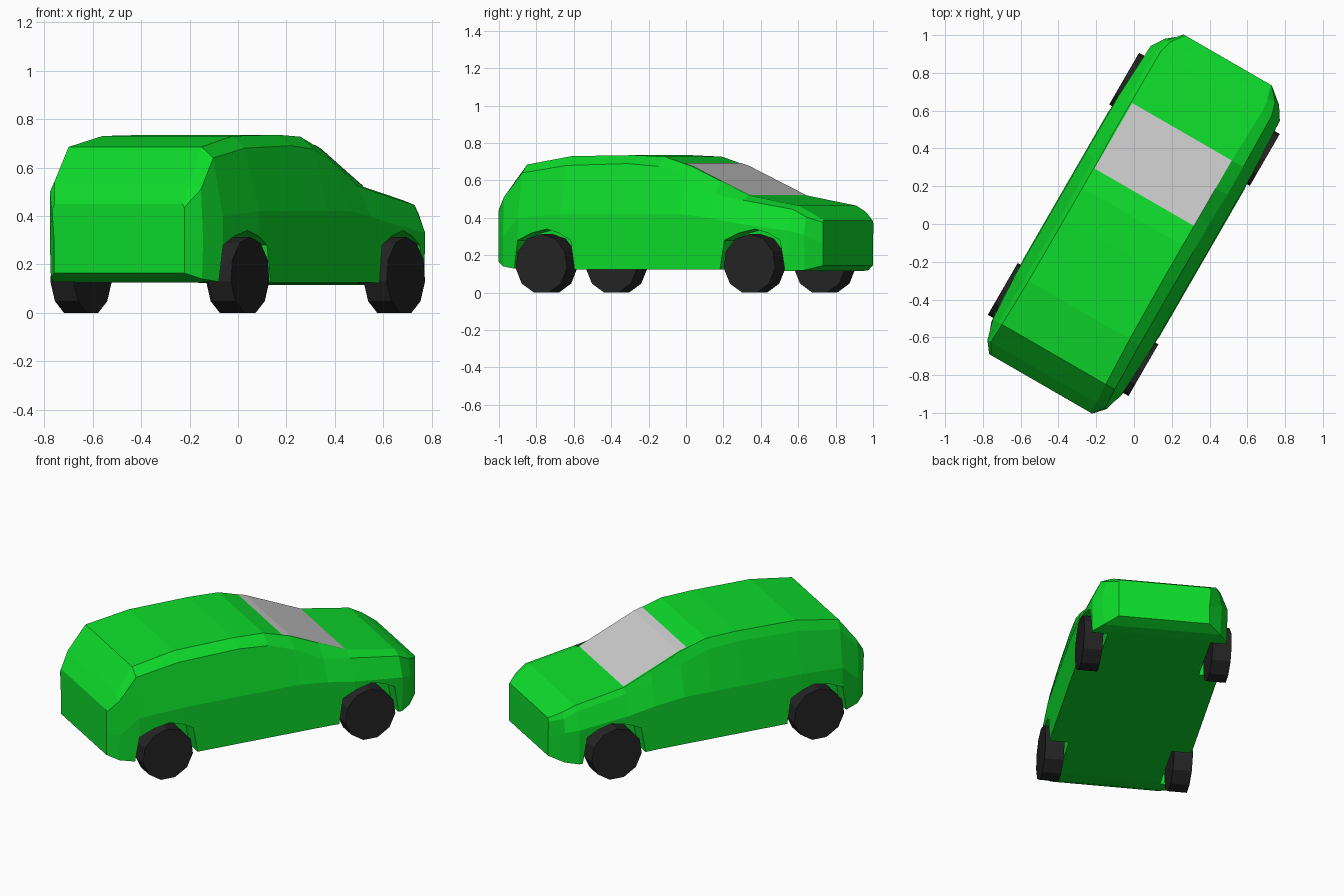
import bpy, bmesh
from math import radians, cos, sin, pi
from mathutils import Matrix

if "Cube" in bpy.data.objects:
    bpy.data.objects.remove(bpy.data.objects["Cube"])

TURN = Matrix.Rotation(radians(-30), 4, 'Z')   # car is parked at an angle


def material(name, color):
    m = bpy.data.materials.new(name)
    m.diffuse_color = (*color, 1)
    m.use_nodes = True
    m.node_tree.nodes["Principled BSDF"].inputs["Base Color"].default_value = m.diffuse_color
    return m


def loft(name, rings, mat=None, closed=True):
    """Skin a list of equal-length point rings; closed rings also get end caps."""
    bm = bmesh.new()
    vs = [[bm.verts.new(p) for p in r] for r in rings]
    n = len(rings[0])
    for r0, r1 in zip(vs, vs[1:]):
        for i in range(n if closed else n - 1):
            j = (i + 1) % n
            bm.faces.new((r0[i], r0[j], r1[j], r1[i]))
    if closed:
        bm.faces.new(vs[0])
        bm.faces.new(vs[-1])
    bmesh.ops.recalc_face_normals(bm, faces=bm.faces)
    bm.transform(TURN)
    me = bpy.data.meshes.new(name)
    bm.to_mesh(me)
    bm.free()
    ob = bpy.data.objects.new(name, me)
    bpy.context.collection.objects.link(ob)
    if mat:
        me.materials.append(mat)
    return ob


green = material("green_paint", (0.004, 0.71, 0.024))
rubber = material("rubber", (0.018, 0.018, 0.018))

# Body stations: along, z bottom, w bottom, z mid, w mid, z shoulder, w shoulder, z roof, w roof
stations = [
    (-0.98, 0.165, 0.31, 0.30, 0.31, 0.435, 0.31, 0.45, 0.30),
    (-0.92, 0.14, 0.36, 0.30, 0.365, 0.51, 0.355, 0.54, 0.30),
    (-0.81, 0.125, 0.40, 0.40, 0.395, 0.64, 0.35, 0.685, 0.295),
    (-0.54, 0.125, 0.415, 0.42, 0.41, 0.68, 0.345, 0.73, 0.285),
    (-0.16, 0.125, 0.415, 0.42, 0.41, 0.69, 0.345, 0.735, 0.28),
    (0.03, 0.125, 0.415, 0.42, 0.41, 0.675, 0.345, 0.727, 0.28),
    (0.20, 0.125, 0.415, 0.42, 0.41, 0.615, 0.345, 0.675, 0.28),
    (0.38, 0.125, 0.415, 0.40, 0.41, 0.525, 0.35, 0.595, 0.28),
    (0.55, 0.12, 0.415, 0.37, 0.41, 0.495, 0.35, 0.52, 0.28),
    (0.86, 0.115, 0.39, 0.33, 0.395, 0.445, 0.345, 0.465, 0.29),
    (0.93, 0.12, 0.34, 0.31, 0.35, 0.405, 0.325, 0.43, 0.28),
    (1.0, 0.145, 0.265, 0.26, 0.265, 0.375, 0.265, 0.385, 0.26),
]
rings = []
for b, z0, w0, z1, w1, z2, w2, z3, w3 in stations:
    # the left roof edge sits further out than the right one
    lw = w3 + 0.8 * (w2 - w3)
    rings.append([(w0, b, z0), (w1, b, z1), (w2, b, z2), (w3, b, z3),
                  (-lw, b, z3), (-w2 - 0.01, b, z2 - 0.01), (-w1, b, z1), (-w0, b, z0)])
body = loft("body", rings, green)

# Wheel arches cut out of the body
arch = [(-0.195, -0.1), (-0.19, 0.13), (-0.165, 0.28), (-0.08, 0.318), (0.02, 0.34),
        (0.10, 0.318), (0.17, 0.28), (0.195, 0.13), (0.195, -0.1)]
for side in (-1, 1):
    for axle in (-0.645, 0.64):
        cutter = loft("arch_cutter", [[(side * w, axle + y, z) for y, z in arch]
                                      for w in (0.30, 0.6)])
        cutter.hide_render = True
        mod = body.modifiers.new("arch", 'BOOLEAN')
        mod.operation, mod.solver, mod.object = 'DIFFERENCE', 'EXACT', cutter
        bpy.context.view_layer.objects.active = body
        bpy.ops.object.modifier_apply(modifier=mod.name)
        bpy.data.objects.remove(cutter)

# Windscreen laid over the slope between roof and bonnet
screen = [(0.15, 0.693), (0.20, 0.678), (0.38, 0.598), (0.55, 0.523)]
loft("windscreen", [[(-0.328, b, z), (0.28, b, z)] for b, z in screen], closed=False)

# Wheels: eleven-sided, flat edge on the ground
N, R = 11, 0.16
zc = R * cos(pi / N)
for side, s in (("left", -1), ("right", 1)):
    for end, axle in (("rear", -0.645), ("front", 0.64)):
        loft(f"{end}_{side}_wheel",
             [[(s * w, axle + R * sin(2 * pi * i / N), zc + R * cos(2 * pi * i / N))
               for i in range(N)] for w in (0.32, 0.43)], rubber)
